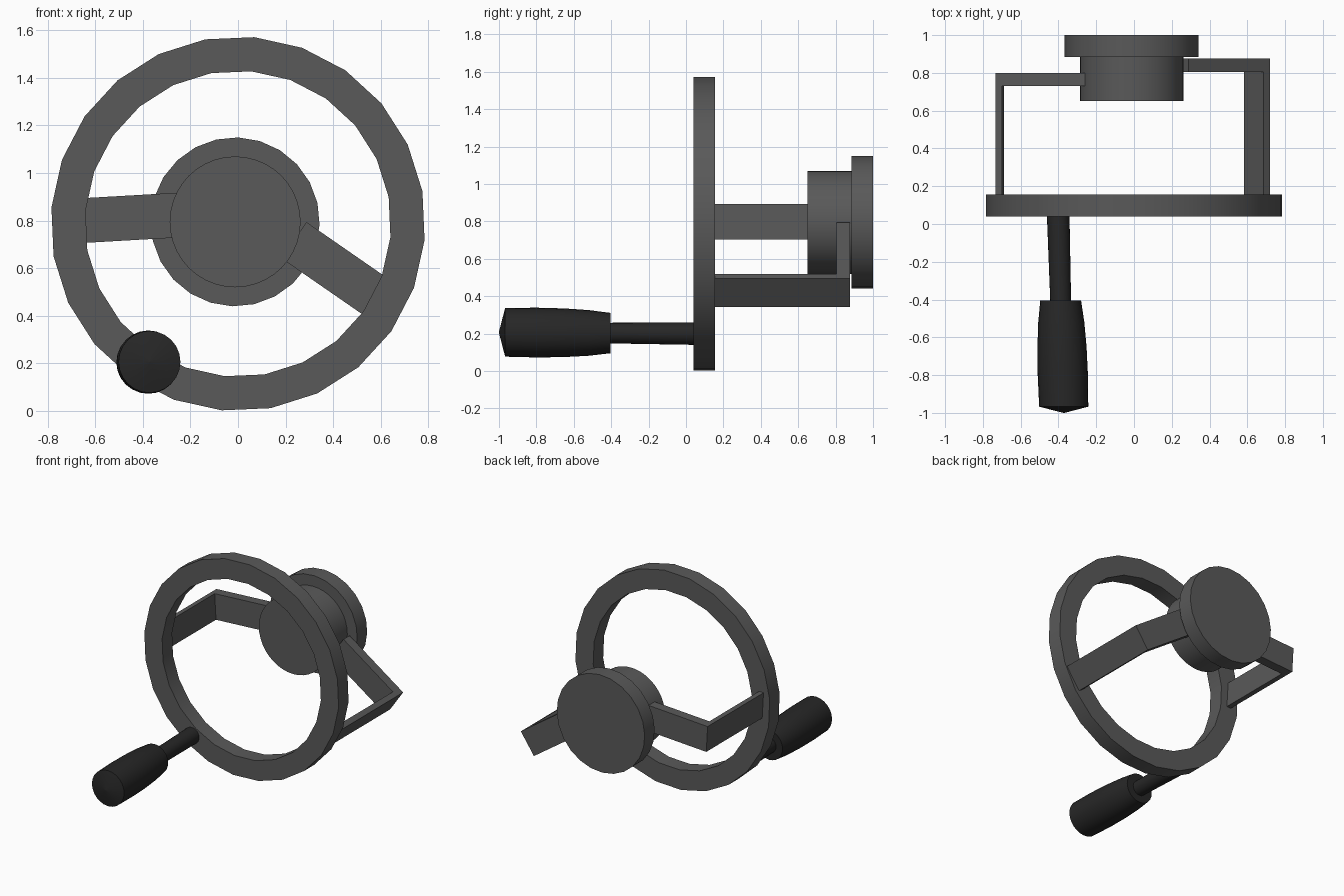
import bpy, bmesh, math
from mathutils import Vector, Matrix

if "Cube" in bpy.data.objects:
    bpy.data.objects.remove(bpy.data.objects["Cube"])


def material(name, v):
    m = bpy.data.materials.new(name)
    m.diffuse_color = (v, v, v, 1)
    m.use_nodes = True
    m.node_tree.nodes["Principled BSDF"].inputs["Base Color"].default_value = m.diffuse_color
    return m


metal = material("grey_metal", 0.1)
rubber = material("black_grip", 0.02)


def finish(name, bm, mat, angle=None):
    bmesh.ops.recalc_face_normals(bm, faces=bm.faces)
    me = bpy.data.meshes.new(name)
    bm.to_mesh(me)
    bm.free()
    ob = bpy.data.objects.new(name, me)
    bpy.context.collection.objects.link(ob)
    me.materials.append(mat)
    if angle:
        bpy.ops.object.select_all(action='DESELECT')
        ob.select_set(True)
        bpy.context.view_layer.objects.active = ob
        bpy.ops.object.shade_smooth_by_angle(angle=math.radians(angle))
    return ob


def lathe(name, profile, centre, mat, sides=24, offset=0.0, closed=False, slope=(0, 0)):
    """Turn (radius, y) points about the y axis; slope leans the axis in x and z."""
    bm = bmesh.new()
    rings = []
    for r, y in profile:
        cx, cz = centre[0] + slope[0] * y, centre[1] + slope[1] * y
        ring = []
        for i in range(sides):
            a = math.radians(offset) + i * math.tau / sides
            ring.append(bm.verts.new((cx + r * math.cos(a), y, cz + r * math.sin(a))))
        rings.append(ring)
    pairs = list(zip(rings, rings[1:])) + ([(rings[-1], rings[0])] if closed else [])
    for a, b in pairs:
        for i in range(sides):
            j = (i + 1) % sides
            bm.faces.new((a[i], a[j], b[j], b[i]))
    if not closed:
        bm.faces.new(rings[0])
        bm.faces.new(rings[-1])
    return finish(name, bm, mat, 25)


def spoke(name, start, end, width, y_front, y_back, thick):
    """L-shaped flat bar: an arm from the hub, then a leg forward to the rim."""
    s, e = Vector((start[0], 0, start[1])), Vector((end[0], 0, end[1]))
    u = (e - s).normalized()
    w = Vector((-u.z, 0, u.x)) * width
    length = (e - s).length
    y_rim = 0.1
    outline = [(0, y_front), (length - thick, y_front), (length - thick, y_rim),
               (length, y_rim), (length, y_back), (0, y_back)]
    bm = bmesh.new()
    face = bm.faces.new([bm.verts.new(s + u * d + Vector((0, y, 0)) - w / 2)
                         for d, y in outline])
    ext = bmesh.ops.extrude_face_region(bm, geom=[face])
    bmesh.ops.translate(bm, vec=w, verts=[v for v in ext['geom']
                                          if isinstance(v, bmesh.types.BMVert)])
    return finish(name, bm, metal)


# Rim
lathe("wheel_rim", [(0.787, 0.04), (0.787, 0.155), (0.643, 0.155), (0.643, 0.04)],
      (0, 0.787), metal, offset=10, closed=True)

# Hub and its rear flange
lathe("hub", [(0.275, 0.65), (0.275, 0.9)], (-0.012, 0.795), metal, sides=40)
lathe("hub_flange", [(0.355, 0.885), (0.355, 1.0)], (-0.012, 0.795), metal, offset=13)

# Two bent spokes
spoke("left_spoke", (-0.24, 0.824), (-0.729, 0.796), 0.188, 0.73, 0.80, 0.035)
spoke("right_spoke", (0.235, 0.718), (0.667, 0.419), 0.185, 0.805, 0.876, 0.04)

# Crank handle: slightly leaning shaft and tapered grip
lean = dict(centre=(-0.4, 0.2), slope=(-0.029, -0.007))
lathe("handle_shaft", [(0.06, 0.06), (0.055, -0.42)], mat=rubber, **lean)
lathe("handle_grip", [(0.108, -0.405), (0.122, -0.52), (0.13, -0.65), (0.133, -0.8),
                      (0.13, -0.967), (0.003, -1.0)], mat=rubber, **lean)
